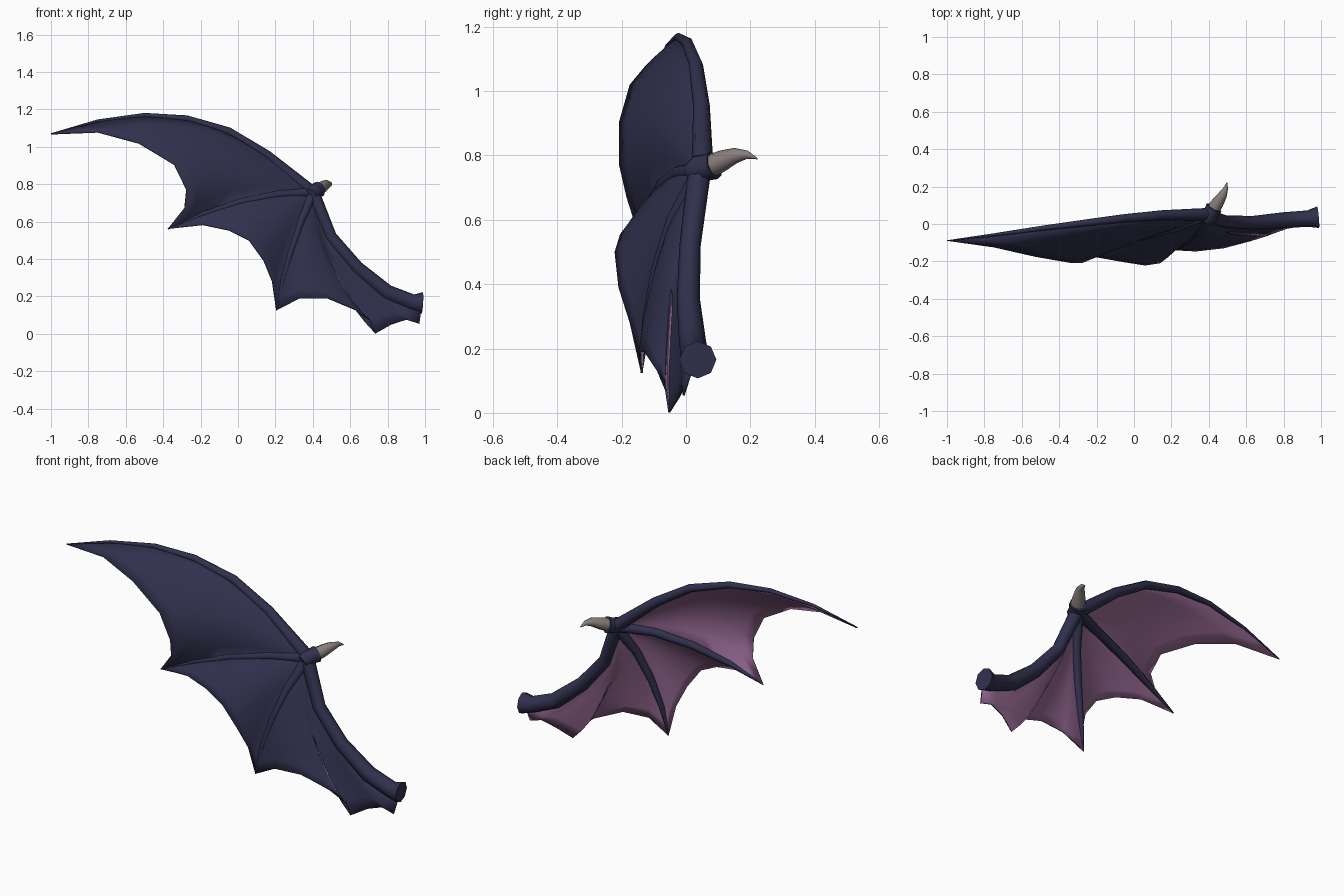
import bpy, bmesh, math
from mathutils import Vector

if "Cube" in bpy.data.objects:
    bpy.data.objects.remove(bpy.data.objects["Cube"])


def material(name, rgb):
    m = bpy.data.materials.new(name)
    m.diffuse_color = (*rgb, 1)
    m.use_nodes = True
    m.node_tree.nodes["Principled BSDF"].inputs["Base Color"].default_value = m.diffuse_color
    return m


NAVY = material("navy hide", (0.030, 0.030, 0.075))
PINK = material("mauve membrane", (0.30, 0.14, 0.29))
HORN = material("grey horn", (0.25, 0.21, 0.20))


def finish(name, bm, mats, angle):
    me = bpy.data.meshes.new(name)
    bm.to_mesh(me)
    bm.free()
    ob = bpy.data.objects.new(name, me)
    bpy.context.collection.objects.link(ob)
    for m in mats:
        me.materials.append(m)
    bpy.ops.object.select_all(action='DESELECT')
    ob.select_set(True)
    bpy.context.view_layer.objects.active = ob
    bpy.ops.object.shade_smooth_by_angle(angle=math.radians(angle))
    return ob


def lengths(pts):
    """Normalised chord length at each point."""
    d = [0.0]
    for a, b in zip(pts, pts[1:]):
        d.append(d[-1] + (b - a).length)
    return [v / d[-1] for v in d]


def sample(pts, s):
    d = lengths(pts)
    for i in range(len(pts) - 1):
        if s <= d[i + 1] + 1e-9:
            return pts[i].lerp(pts[i + 1], (s - d[i]) / (d[i + 1] - d[i]))
    return pts[-1].copy()


def tube(name, pts, radii, mat, sides=8, shift=0.0):
    """Tapered limb along a path, capped at both ends."""
    bm = bmesh.new()
    rings = []
    for i, p in enumerate(pts):
        t = (pts[min(i + 1, len(pts) - 1)] - pts[max(i - 1, 0)]).normalized()
        ref = Vector((0, 0, 1)) if abs(t.y) > 0.7 else Vector((0, 1, 0))
        u = t.cross(ref).normalized()
        v = t.cross(u)
        c = p + Vector((0, shift * radii[i], 0))
        rings.append([bm.verts.new(c + radii[i] * (u * math.cos(a) + v * math.sin(a)))
                      for a in (2 * math.pi * k / sides for k in range(sides))])
    for r, q in zip(rings, rings[1:]):
        for k in range(sides):
            bm.faces.new((r[k], r[(k + 1) % sides], q[(k + 1) % sides], q[k]))
    bm.faces.new(rings[0])
    bm.faces.new(rings[-1])
    bmesh.ops.recalc_face_normals(bm, faces=bm.faces)
    return finish(name, bm, [mat], 50)


def path(*pts):
    return [Vector(p) for p in pts]


# Bone paths, all starting at the wrist
wrist = (0.40, 0.035, 0.755)
lead = path(wrist, (.155, .035, .955), (-.05, .02, 1.082), (-.275, -.005, 1.15),
            (-.5, -.03, 1.168), (-.75, -.062, 1.138), (-1, -.09, 1.07))
mid = path(wrist, (.21, -.035, .745), (.01, -.085, .705), (-.19, -.125, .64), (-.375, -.15, .56))
low = path(wrist, (.335, -.05, .60), (.28, -.10, .44), (.235, -.13, .28), (.205, -.14, .125))
arm = path(wrist, (.495, .006, .52), (.635, 0, .355), (.795, .012, .222),
           (.93, .02, .168), (.985, .025, .165))

# Scalloped trailing edges between the bone tips
edge_a = path(lead[-1], (-.75, -.125, 1.08), (-.53, -.175, 1.02), (-.34, -.208, .905),
              (-.275, -.208, .77), (-.285, -.185, .67), mid[-1])
edge_b = path(mid[-1], (-.19, -.18, .585), (-.05, -.205, .555), (.06, -.222, .50),
              (.14, -.21, .39), (.185, -.175, .28), low[-1])
edge_c = path(low[-1], (.33, -.147, .19), (.48, -.13, .19), (.63, -.09, .13), (.71, -.065, .07),
              (.735, -.055, .002), (.82, -.025, .05), (.90, -.012, .075), (.97, -.01, .055), arm[-1])

# Membrane: three billowed panels, navy in front and mauve behind
bm = bmesh.new()
N = 10
for rail0, rail1, edge in ((lead, mid, edge_a), (mid, low, edge_b), (low, arm, edge_c)):
    ts = lengths(edge)
    grid = []
    for i in range(N + 1):
        s = i / N
        a, b = sample(rail0, s), sample(rail1, s)
        grid.append([bm.verts.new(a.lerp(b, t) + (e - rail0[-1].lerp(rail1[-1], t)) * s ** 1.6)
                     for t, e in zip(ts, edge)])
    for r, q in zip(grid, grid[1:]):
        for k in range(len(ts) - 1):
            bm.faces.new((r[k], r[k + 1], q[k + 1], q[k]))
bmesh.ops.remove_doubles(bm, verts=bm.verts, dist=0.0005)
bm.normal_update()
for f in bm.faces:
    if f.normal.y > 0:
        f.normal_flip()
membrane = finish("wing_membrane", bm, [NAVY, PINK], 60)
solid = membrane.modifiers.new("thickness", 'SOLIDIFY')
solid.thickness = 0.006
solid.offset = -1
solid.material_offset = 1

# Finger bones and arm
tube("leading_finger", lead, [.034, .026, .022, .018, .013, .008, .002], NAVY, shift=.5)
tube("middle_finger", mid, [.030, .023, .021, .015, .003], NAVY, shift=.5)
tube("lower_finger", low, [.030, .023, .020, .014, .003], NAVY, shift=.5)
tube("arm", arm, [.036, .033, .036, .042, .044, .058], NAVY, shift=.2)

# Wrist knuckle and curved thumb claw
tube("wrist_knuckle", path((.39, .01, .745), (.40, .035, .755), (.415, .065, .763), (.428, .088, .77)),
     [.030, .045, .041, .045], NAVY)
tube("thumb_claw", path((.425, .078, .768), (.448, .115, .784), (.474, .155, .80),
                        (.49, .19, .802), (.498, .222, .79)),
     [.036, .033, .024, .013, .002], HORN)
